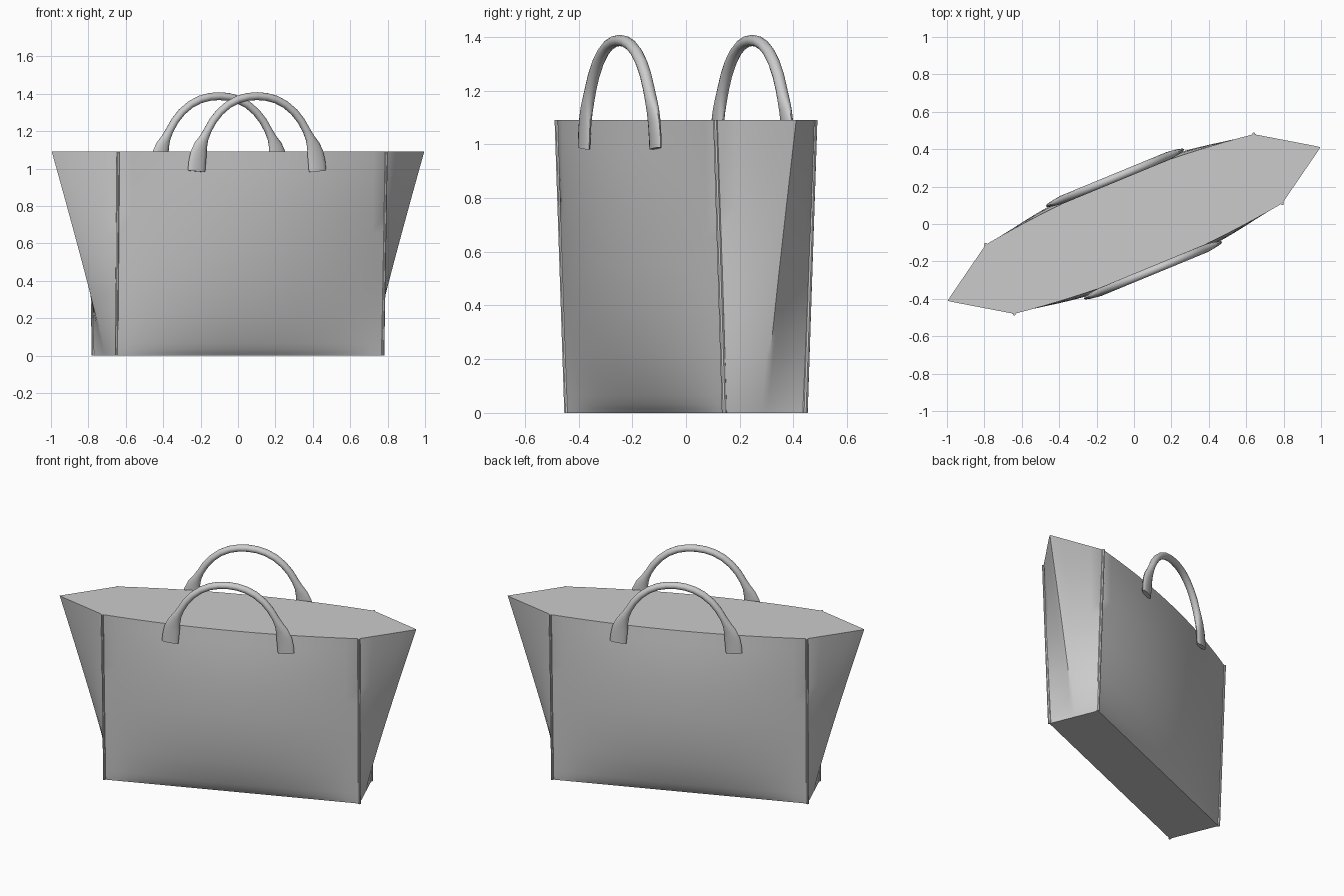
import bpy, bmesh, math
from mathutils import Vector, Matrix

if "Cube" in bpy.data.objects:
    bpy.data.objects.remove(bpy.data.objects["Cube"])

H = 1.09
TURN = Matrix.Rotation(math.radians(22.4), 4, 'Z')   # the whole bag stands at an angle


def finish(name, bm, angle=35):
    bmesh.ops.recalc_face_normals(bm, faces=bm.faces)
    bm.transform(TURN)
    me = bpy.data.meshes.new(name)
    bm.to_mesh(me)
    bm.free()
    ob = bpy.data.objects.new(name, me)
    bpy.context.collection.objects.link(ob)
    bpy.ops.object.select_all(action='DESELECT')
    ob.select_set(True)
    bpy.context.view_layer.objects.active = ob
    bpy.ops.object.shade_smooth_by_angle(angle=math.radians(angle))
    return ob


def skin(bm, rings):
    """Join closed rings of points and cap both ends."""
    loops = [[bm.verts.new(p) for p in r] for r in rings]
    n = len(loops[0])
    for a, b in zip(loops, loops[1:]):
        for i in range(n):
            bm.faces.new((a[i], a[(i + 1) % n], b[(i + 1) % n], b[i]))
    bm.faces.new(loops[0][::-1])
    bm.faces.new(loops[-1])


def table(t, pts):
    for (t0, v0), (t1, v1) in zip(pts, pts[1:]):
        if t <= t1:
            return v0 + (v1 - v0) * (t - t0) / (t1 - t0)
    return pts[-1][1]


BULGE = [(0, 0), (.03, .022), (.1, .048), (.2, .073), (.35, .093),
         (.5, .1), (.7, .095), (.85, .08), (1, .055)]


def corner(t):
    return .77 + .005 * t, .163 + .037 * t


def body_ring(t):
    u0, d = corner(t)
    tip = .77 + .31 * t ** 1.08
    b = table(t, BULGE)
    half = []
    for i in range(21):                       # bulging front panel
        s = -1 + i / 10
        half.append((u0 * s, -d - b * (1 - s * s)))
    for k in (.25, .5, .75, .92):             # folded side gusset
        half.append((u0 + (tip - u0) * k, -d * (1 - k)))
    half.append((u0 + (tip - u0) * .99, 0))
    for k in (.92, .75, .5, .25):
        half.append((u0 + (tip - u0) * k, d * (1 - k)))
    pts = half + [(-x, -y) for x, y in half]
    return [Vector((x, y, t * H)) for x, y in pts]


# Bag body, closed at the top
bm = bmesh.new()
skin(bm, [body_ring(t) for t in
          (0, .015, .03, .06, .1, .15, .2, .28, .35, .43, .5, .6, .7, .78, .85, .93, 1)])
finish("bag_body", bm, 30)

# Raised seams along the four panel edges
bm = bmesh.new()
for sx in (-1, 1):
    for sy in (-1, 1):
        rings = []
        for j in range(9):
            t = j / 8
            u, d = corner(t)
            c = Vector((sx * u, sy * d, t * H))
            rings.append([c + Vector((.008 * math.cos(a), .01 * math.sin(a), 0))
                          for a in (k * math.pi / 4 for k in range(8))])
        skin(bm, rings)
finish("seams", bm)

# Handles: (u, z, half width, half thickness) from the flat tab to the arch top
LEG = [(-.350, .985, .050, .014), (-.346, 1.03, .050, .015), (-.338, 1.08, .047, .017),
       (-.325, 1.125, .038, .020), (-.306, 1.165, .026, .022), (-.285, 1.205, .021, .022),
       (-.255, 1.255, .021, .022), (-.215, 1.302, .021, .022), (-.165, 1.342, .021, .022),
       (-.110, 1.369, .021, .022), (-.055, 1.383, .021, .022)]
path = LEG + [(0, 1.387, .021, .022)] + [(-u, z, w, h) for u, z, w, h in reversed(LEG)]


def handle(name, side):
    bm = bmesh.new()
    rings = []
    for i, (u, z, w, h) in enumerate(path):
        p, q = path[max(i - 1, 0)], path[min(i + 1, len(path) - 1)]
        tan = Vector((q[0] - p[0], 0, q[1] - p[1])).normalized()
        across = Vector((tan.z, 0, -tan.x))
        c = Vector((u, side * .267, z))
        rings.append([c + across * w * math.cos(a) + Vector((0, h * math.sin(a), 0))
                      for a in (k * math.pi / 6 for k in range(12))])
    skin(bm, rings)
    finish(name, bm, 45)


handle("front_handle", -1)
handle("back_handle", 1)
